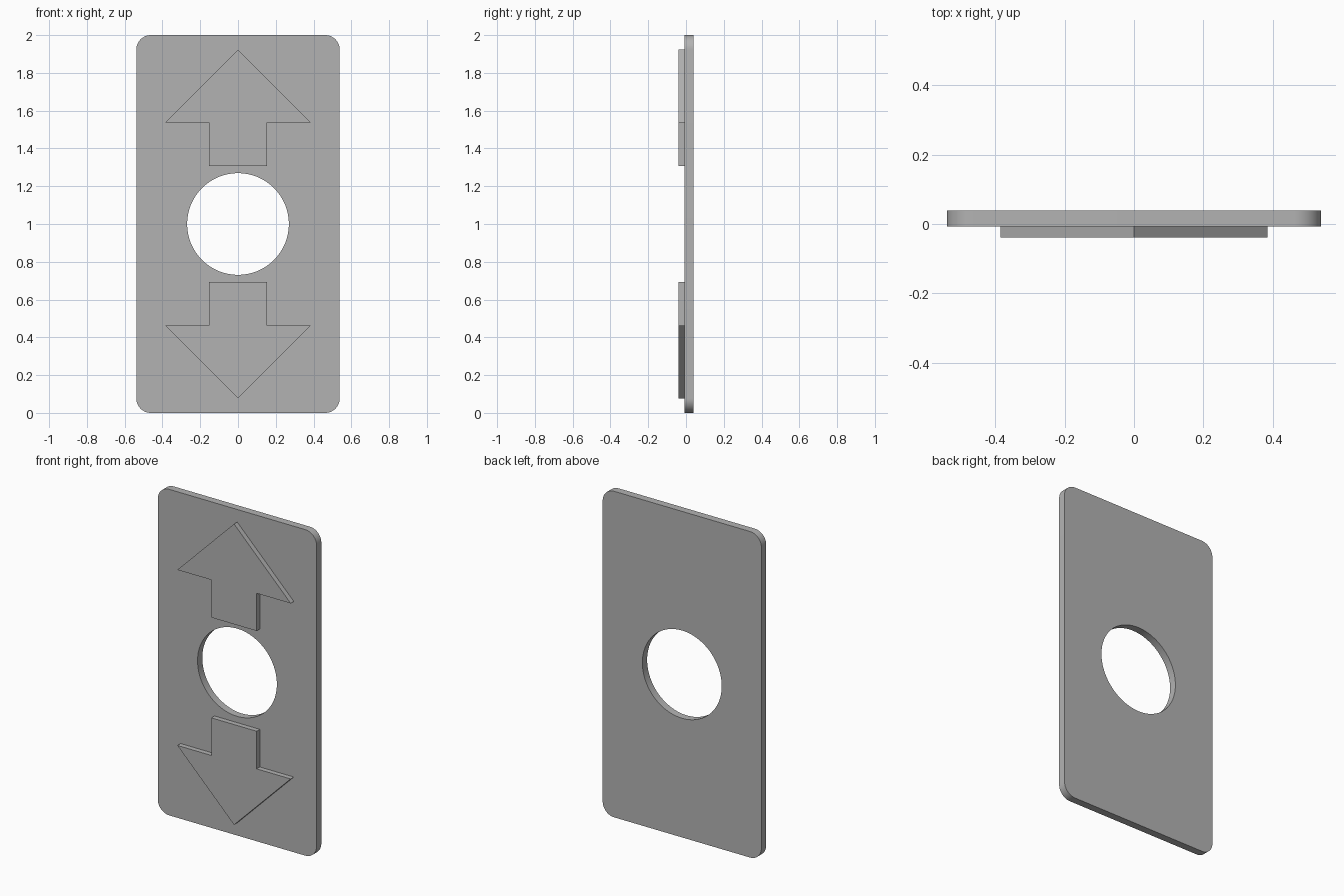
import bpy, bmesh, math
from mathutils import Vector

if "Cube" in bpy.data.objects:
    bpy.data.objects.remove(bpy.data.objects["Cube"])

# Proportions: U is one design unit, the plate is 130 units tall
U = 2 / 130
HALF_W, HALF_H, CORNER, HOLE = 35, 65, 5, 17.5
BACK, SEAM, FRONT = 2.5, -0.5, -2.5

grey = bpy.data.materials.new("grey")
grey.use_nodes = True
colour = (0.45, 0.45, 0.45, 1)
grey.diffuse_color = colour
grey.node_tree.nodes["Principled BSDF"].inputs["Base Color"].default_value = colour


def arc(cx, cz, radius, start, end, steps):
    """Points along an arc, angles in degrees."""
    angles = [math.radians(start + (end - start) * i / steps) for i in range(steps + 1)]
    return [(cx + radius * math.cos(a), cz + radius * math.sin(a)) for a in angles]


def slab(name, loops, y_front, y_back):
    """Fill closed outlines (the first is the rim, others are holes) and extrude along y."""
    bm = bmesh.new()
    edges = []
    for loop in loops:
        verts = [bm.verts.new((x * U, y_back * U, (z + HALF_H) * U)) for x, z in loop]
        edges += [bm.edges.new((a, b)) for a, b in zip(verts, verts[1:] + verts[:1])]
    bmesh.ops.triangle_fill(bm, edges=edges, use_beauty=True, normal=Vector((0, 1, 0)))
    extruded = bmesh.ops.extrude_face_region(bm, geom=bm.faces[:], use_keep_orig=True)
    moved = [g for g in extruded["geom"] if isinstance(g, bmesh.types.BMVert)]
    bmesh.ops.translate(bm, verts=moved, vec=(0, (y_front - y_back) * U, 0))
    bmesh.ops.recalc_face_normals(bm, faces=bm.faces[:])
    mesh = bpy.data.meshes.new(name)
    bm.to_mesh(mesh)
    bm.free()
    mesh.materials.append(grey)
    obj = bpy.data.objects.new(name, mesh)
    bpy.context.collection.objects.link(obj)
    bpy.ops.object.select_all(action="DESELECT")
    obj.select_set(True)
    bpy.context.view_layer.objects.active = obj
    bpy.ops.object.shade_smooth_by_angle(angle=math.radians(30))


# Plate with rounded corners and a round hole
rim = []
for i, (sx, sz) in enumerate([(1, 1), (-1, 1), (-1, -1), (1, -1)]):
    rim += arc(sx * (HALF_W - CORNER), sz * (HALF_H - CORNER), CORNER, i * 90, i * 90 + 90, 12)
hole = arc(0, 0, HOLE, 0, 360, 96)[:-1]
slab("plate", [rim, hole], SEAM, BACK)

# Raised arrows, mirrored above and below the hole
half_arrow = [(10, 20), (10, 35), (25, 35)]
arrow = half_arrow + [(0, 60)] + [(-x, z) for x, z in reversed(half_arrow)]
for name, side in (("upper_arrow", 1), ("lower_arrow", -1)):
    slab(name, [[(x, side * z) for x, z in arrow]], FRONT, SEAM)
